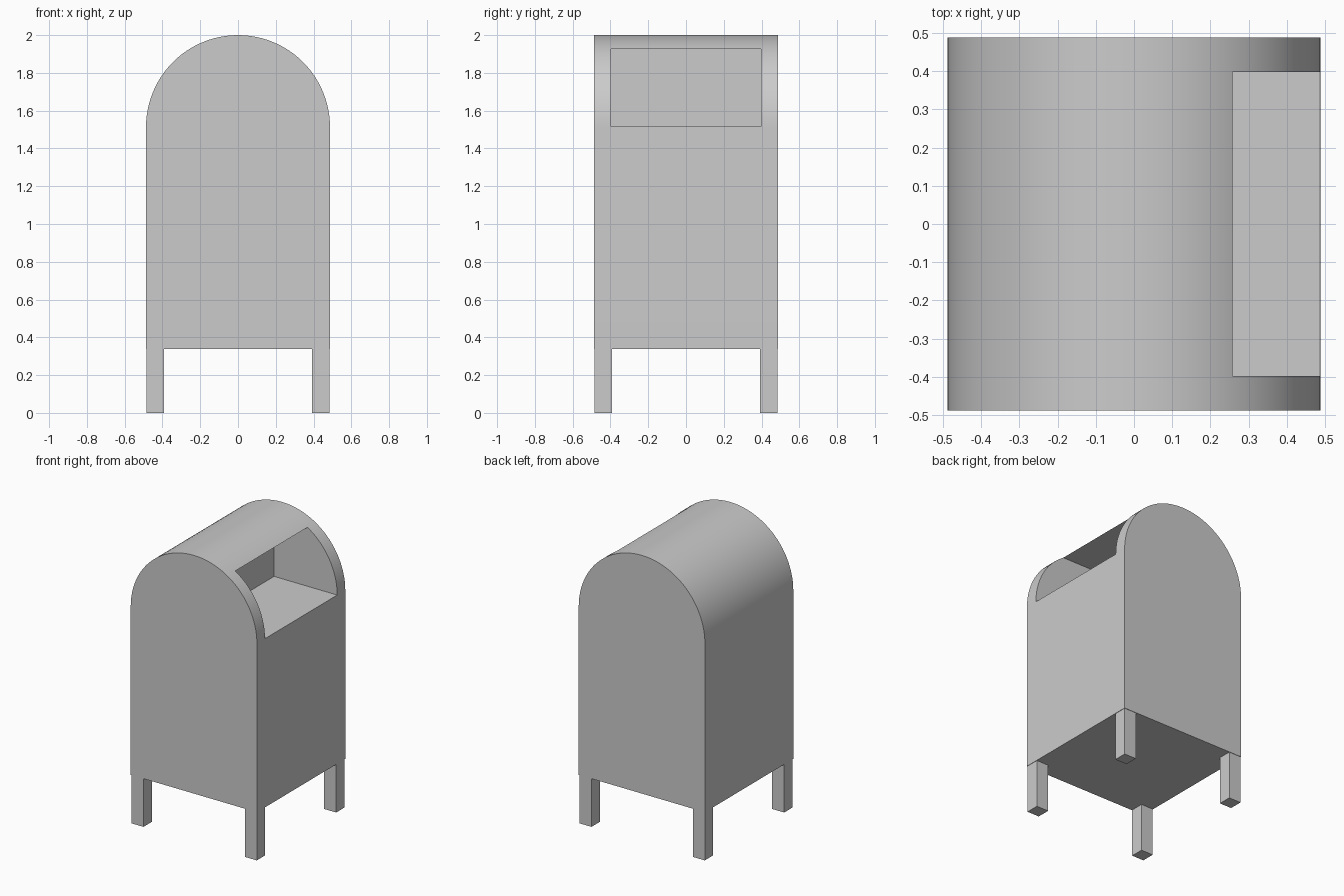
import bpy, bmesh
from math import cos, sin, pi, radians

if "Cube" in bpy.data.objects:
    bpy.data.objects.remove(bpy.data.objects["Cube"])

R = 0.487            # half width and arch radius
SPRING = 1.513       # height where the arch starts
BASE = 0.338         # underside of the body


def add_object(name, bm):
    bmesh.ops.recalc_face_normals(bm, faces=bm.faces)
    mesh = bpy.data.meshes.new(name)
    bm.to_mesh(mesh)
    bm.free()
    obj = bpy.data.objects.new(name, mesh)
    bpy.context.collection.objects.link(obj)
    return obj


def box(name, lo, hi):
    bm = bmesh.new()
    bmesh.ops.create_cube(bm, size=1)
    for v in bm.verts:
        v.co = [(a + b) / 2 + c * (b - a) for a, b, c in zip(lo, hi, v.co)]
    return add_object(name, bm)


# Body: arched profile extruded front to back
SEG = 48
profile = [(-R, BASE), (R, BASE)]
profile += [(R * cos(pi * i / SEG), SPRING + R * sin(pi * i / SEG)) for i in range(SEG + 1)]
bm = bmesh.new()
face = bm.faces.new([bm.verts.new((x, -R, z)) for x, z in profile])
ext = bmesh.ops.extrude_face_region(bm, geom=[face])
bmesh.ops.translate(bm, vec=(0, 2 * R, 0),
                    verts=[g for g in ext["geom"] if isinstance(g, bmesh.types.BMVert)])
body = add_object("body", bm)

# Deposit opening: box-shaped recess cut into the right side of the arch
cutter = box("opening_cutter", (0, -0.398, SPRING + 0.002), (0.7, 0.398, 1.926))
cutter.hide_render = True
cut = body.modifiers.new("opening", 'BOOLEAN')
cut.operation = 'DIFFERENCE'
cut.solver = 'EXACT'
cut.object = cutter
bpy.context.view_layer.objects.active = body
body.select_set(True)
bpy.ops.object.modifier_apply(modifier=cut.name)
bpy.data.objects.remove(cutter)
bpy.ops.object.shade_smooth_by_angle(angle=radians(20))

# Four square legs, set in very slightly from the body sides
OUT, INN = 0.484, 0.391
for sx, xn in ((-1, "left"), (1, "right")):
    for sy, yn in ((-1, "front"), (1, "back")):
        xs, ys = sorted((sx * INN, sx * OUT)), sorted((sy * INN, sy * OUT))
        box(f"{yn}_{xn}_leg", (xs[0], ys[0], 0), (xs[1], ys[1], BASE))
